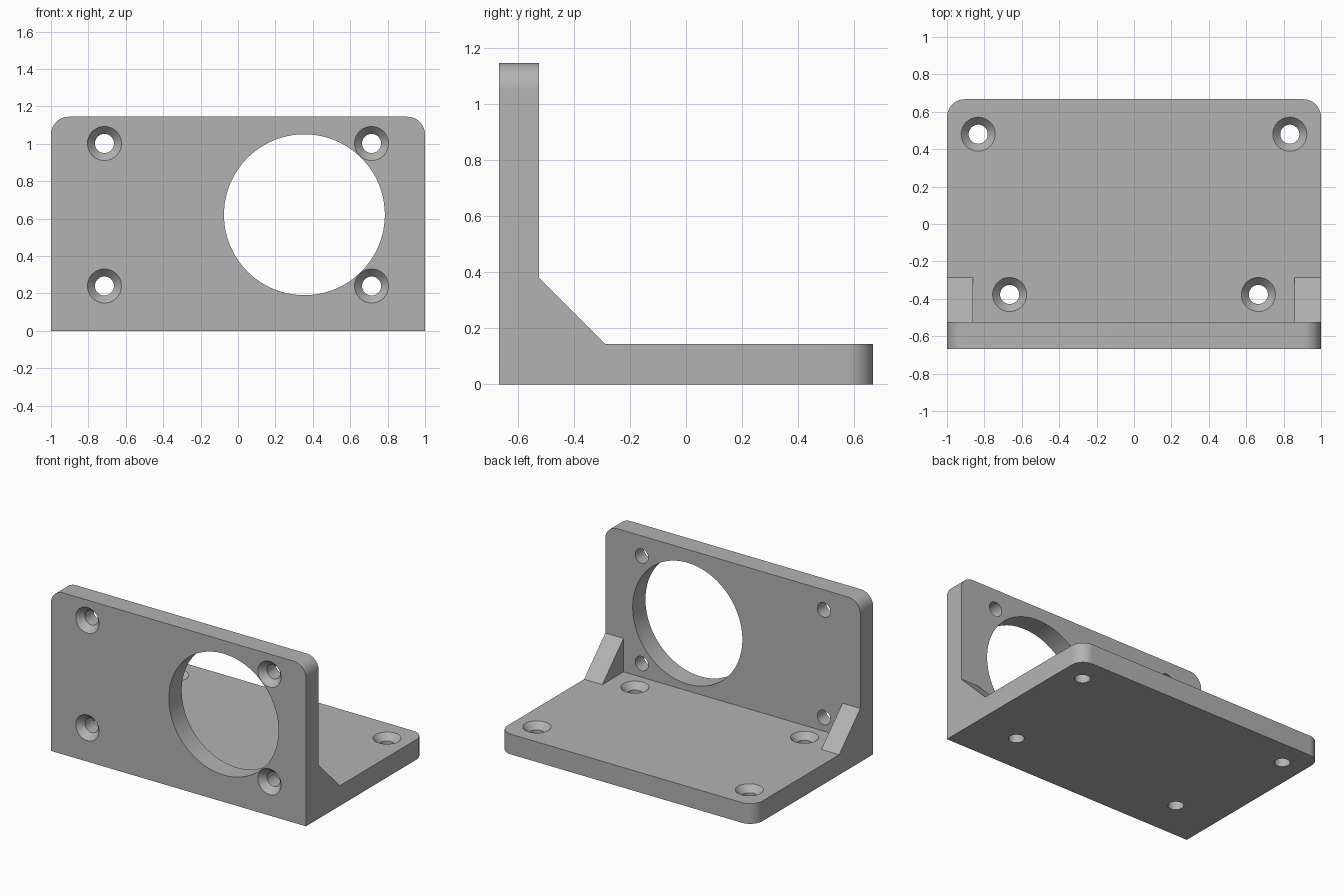
import bpy, bmesh
from math import cos, sin, pi, radians
from mathutils import Vector, Matrix

cube = bpy.data.objects.get("Cube")
if cube:
    bpy.data.objects.remove(cube, do_unlink=True)

DEPTH, HEIGHT, THICK = 0.667, 1.145, 0.143   # half depth, full height, plate thickness
WALL = -DEPTH + THICK                        # inner face of the upright plate
RIB = 0.237                                  # leg of the corner ribs
CORNER = 0.095

grey = bpy.data.materials.new("grey")
grey.use_nodes = True
colour = (0.45, 0.45, 0.45, 1)
grey.diffuse_color = colour
grey.node_tree.nodes["Principled BSDF"].inputs["Base Color"].default_value = colour


def make_object(name, bm):
    bmesh.ops.recalc_face_normals(bm, faces=bm.faces)
    mesh = bpy.data.meshes.new(name)
    bm.to_mesh(mesh)
    bm.free()
    mesh.materials.append(grey)
    obj = bpy.data.objects.new(name, mesh)
    bpy.context.collection.objects.link(obj)
    return obj


def side_prism(profile, x0, x1):
    """Extrude a (y, z) profile from x0 to x1."""
    bm = bmesh.new()
    face = bm.faces.new([bm.verts.new((x0, y, z)) for y, z in profile])
    new = bmesh.ops.extrude_face_region(bm, geom=[face])["geom"]
    verts = [g for g in new if isinstance(g, bmesh.types.BMVert)]
    bmesh.ops.translate(bm, verts=verts, vec=(x1 - x0, 0, 0))
    return bm


def turned_cutter(name, profile, matrix, sides=64):
    """Solid of revolution from (radius, height) pairs."""
    bm = bmesh.new()
    rings = [[bm.verts.new((r * cos(2 * pi * i / sides), r * sin(2 * pi * i / sides), h))
              for i in range(sides)] for r, h in profile]
    bm.faces.new(rings[0])
    bm.faces.new(rings[-1])
    for a, b in zip(rings, rings[1:]):
        for i in range(sides):
            j = (i + 1) % sides
            bm.faces.new((a[i], a[j], b[j], b[i]))
    bm.transform(matrix)
    return make_object(name, bm)


def combine(target, tool, operation):
    mod = target.modifiers.new(operation.lower(), 'BOOLEAN')
    mod.operation, mod.solver, mod.object = operation, 'EXACT', tool
    bpy.context.view_layer.objects.active = target
    bpy.ops.object.modifier_apply(modifier=mod.name)
    bpy.data.objects.remove(tool, do_unlink=True)


# L-shaped body with rounded free corners
body = side_prism([(-DEPTH, 0), (DEPTH, 0), (DEPTH, THICK), (WALL, THICK),
                   (WALL, HEIGHT), (-DEPTH, HEIGHT)], -1, 1)


def is_free_corner(edge):
    a, b = (v.co for v in edge.verts)
    if abs(a.x - b.x) > 0.01:
        return False
    return min(a.y, b.y) > DEPTH - 0.01 or min(a.z, b.z) > HEIGHT - 0.01


bmesh.ops.bevel(body, geom=[e for e in body.edges if is_free_corner(e)],
                offset=CORNER, segments=12, profile=0.5, affect='EDGES')
bracket = make_object("angle_bracket", body)

# Corner ribs at both ends
sunk = 0.05
for x0, x1 in ((-1, -0.86), (0.857, 1)):
    rib = side_prism([(WALL - sunk, THICK - sunk), (WALL + RIB, THICK - sunk),
                      (WALL + RIB, THICK), (WALL, THICK + RIB),
                      (WALL - sunk, THICK + RIB)], x0, x1)
    combine(bracket, make_object("corner_rib", rib), 'UNION')

# Countersunk screw holes; the cutter's open end lies at height 0
screw = [(0.051, -0.2), (0.051, -0.045), (0.091, 0), (0.091, 0.02)]
to_front = Matrix.Rotation(radians(90), 4, 'X')
for side in (-1, 1):
    for y, x in ((0.48, 0.833), (-0.377, 0.665)):
        place = Matrix.Translation((side * x, y, THICK))
        combine(bracket, turned_cutter("base_screw_cutter", screw, place), 'DIFFERENCE')
    for z in (0.24, 1.002):
        place = Matrix.Translation((side * 0.714, -DEPTH, z)) @ to_front
        combine(bracket, turned_cutter("wall_screw_cutter", screw, place), 'DIFFERENCE')

# Large round opening in the upright plate
place = Matrix.Translation((0.355, WALL, 0.621)) @ to_front
combine(bracket, turned_cutter("opening_cutter", [(0.43, -0.1), (0.43, 0.3)], place, 128),
        'DIFFERENCE')

# Smooth curves, sharp edges
bpy.ops.object.select_all(action='DESELECT')
bracket.select_set(True)
bpy.context.view_layer.objects.active = bracket
bpy.ops.object.shade_smooth_by_angle(angle=radians(30))
